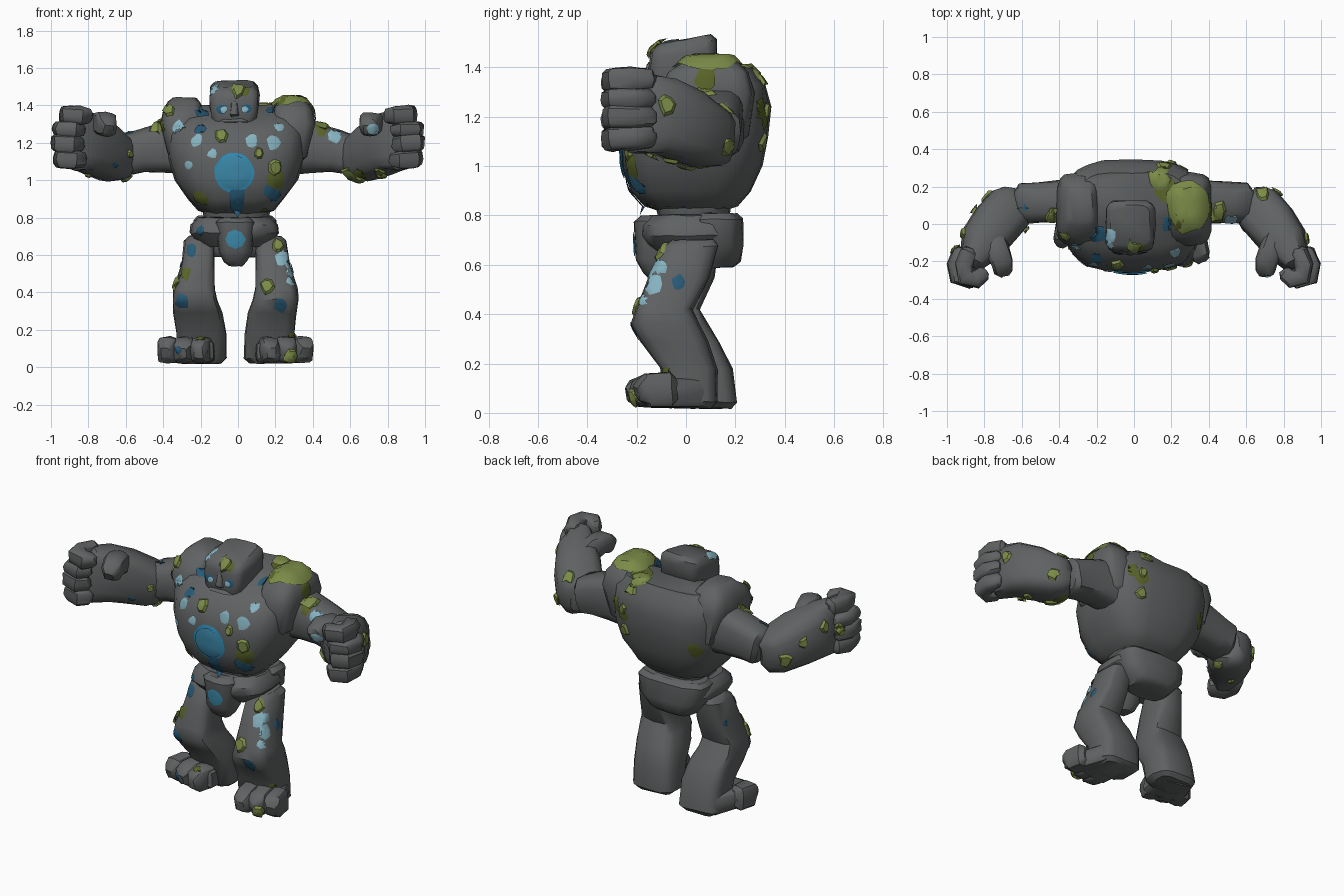
import bpy
import bmesh
import math
import random
from mathutils import Vector
from mathutils.bvhtree import BVHTree

random.seed(4)
if "Cube" in bpy.data.objects:
    bpy.data.objects.remove(bpy.data.objects["Cube"])


def material(name, r, g, b):
    m = bpy.data.materials.new(name)
    m.use_nodes = True
    m.diffuse_color = (r, g, b, 1)
    bsdf = m.node_tree.nodes["Principled BSDF"]
    bsdf.inputs["Base Color"].default_value = (r, g, b, 1)
    bsdf.inputs["Roughness"].default_value = 0.9
    return m


stone = material("dark stone", .115, .121, .123)
moss = material("light moss", .2, .26, .065)
dark_moss = material("dark moss", .1, .125, .022)
pale_blue = material("pale crystal", .24, .45, .53)
deep_blue = material("deep crystal", .02, .1, .18)
gem_blue = material("gem blue", .045, .25, .4)
rim_blue = material("gem rim blue", .03, .27, .48)

X, Y, Z = Vector((1, 0, 0)), Vector((0, 1, 0)), Vector((0, 0, 1))
solid_verts, solid_faces, made = [], [], []


def finish(name, bm, mat):
    mesh = bpy.data.meshes.new(name)
    bm.to_mesh(mesh)
    bm.free()
    mesh.materials.append(mat)
    obj = bpy.data.objects.new(name, mesh)
    bpy.context.collection.objects.link(obj)
    made.append(obj)


def loft(name, rings, up=None, power=3, soft=.025, side=1, shift=0, shear=0, sides=16):
    """Skin rounded-square rings (x, y, z, half width, half depth); level rings unless up is given."""
    pts = [Vector(r[:3]) for r in rings]
    n = len(pts)
    sections = []
    for i, r in enumerate(rings):
        t = Z if up is None else (pts[min(i + 1, n - 1)] - pts[max(i - 1, 0)]).normalized()
        across = X if up is None else t.cross(up).normalized()
        rise = Y if up is None else across.cross(t)
        full = (pts[i], across * r[3], rise * r[4])
        if i in (0, n - 1):
            # Round the ends with a smaller cap ring
            inward = (pts[1] - pts[0] if i == 0 else pts[-2] - pts[-1]).normalized()
            cap = (pts[i], across * (r[3] - soft), rise * (r[4] - soft))
            full = (pts[i] + inward * soft, full[1], full[2])
            sections += [cap, full] if i == 0 else [full, cap]
        else:
            sections.append(full)
    bm = bmesh.new()
    loops = []
    for c, a, b in sections:
        loop = []
        for k in range(sides):
            ang = math.tau * k / sides
            cs, sn = math.cos(ang), math.sin(ang)
            p = c + a * math.copysign(abs(cs) ** (2 / power), cs)
            p += b * math.copysign(abs(sn) ** (2 / power), sn)
            p += Vector([random.uniform(-.004, .004) for _ in range(3)])
            p.z += shear * p.y
            loop.append(bm.verts.new((p.x * side + shift, p.y, p.z)))
        loops.append(loop)
    for lo, hi in zip(loops, loops[1:]):
        for k in range(sides):
            j = (k + 1) % sides
            bm.faces.new((lo[k], lo[j], hi[j], hi[k]))
    bm.faces.new(loops[0][::-1])
    bm.faces.new(loops[-1])
    bmesh.ops.recalc_face_normals(bm, faces=bm.faces)
    bm.verts.index_update()
    base = len(solid_verts)
    solid_verts.extend(v.co.copy() for v in bm.verts)
    solid_faces.extend([base + v.index for v in f.verts] for f in bm.faces)
    finish(name, bm, stone)


# Trunk
loft("torso", [(0, .03, .80, .16, .14), (0, .02, .84, .205, .19), (0, .02, .9, .26, .245),
               (0, .03, 1, .33, .28), (0, .04, 1.12, .365, .295), (0, .06, 1.24, .37, .285),
               (0, .1, 1.33, .355, .225), (0, .17, 1.4, .3, .13)], shift=-.01, power=3.1, sides=24)
loft("waist", [(0, .03, .74, .17, .14), (0, .03, .86, .18, .15)], shift=-.01)
loft("belt", [(0, .02, .645, .215, .175), (0, .015, .72, .24, .2), (0, .015, .8, .235, .19)],
     shift=-.02, sides=20, soft=.04)
loft("hip_back", [(0, .11, .59, .15, .11), (0, .12, .68, .215, .115), (0, .12, .81, .225, .11)], shift=-.015)
loft("loin_plate", [(0, -.11, .54, .06, .06), (0, -.12, .62, .09, .085), (0, -.12, .8, .105, .09)], shift=-.015)

# Head, tipped forward
loft("head", [(0, -.04, 1.27, .1, .1), (0, -.03, 1.35, .12, .12), (0, -.015, 1.39, .132, .14),
              (0, -.01, 1.46, .134, .138), (0, -.005, 1.515, .128, .133)], shift=-.02, power=5, shear=.17)
loft("jaw", [(0, -.08, 1.285, .075, .07), (0, -.08, 1.335, .09, .085)], shift=-.02, power=4)
loft("nose", [(0, -.13, 1.34, .025, .04), (0, -.13, 1.42, .02, .03)], shift=-.02, soft=.01)

# Limbs, mirrored with the right foot set further back
for label, s in (("left", 1), ("right", -1)):
    def limb(part, rings, **kw):
        loft(f"{label}_{part}", rings, side=s, **kw)

    limb("shoulder", [(.27, .08, 1.1, .1, .18), (.3, .08, 1.3, .115, .195), (.295, .09, 1.38, .105, .165),
                      (.285, .1, 1.44, .085, .115)], power=4)
    limb("upper_arm", [(.25, .12, 1.18, .12, .15), (.4, .12, 1.175, .115, .135), (.52, .115, 1.155, .11, .115),
                       (.62, .11, 1.13, .11, .11)], up=Z)
    limb("forearm", [(.6, .135, 1.11, .115, .115), (.67, .075, 1.12, .135, .13), (.745, -.01, 1.165, .135, .15),
                     (.81, -.1, 1.205, .125, .16), (.885, -.23, 1.22, .075, .165)], up=Z, soft=.035)
    for k in range(4):
        z, out, thick = ((1.115, 0, .05), (1.2, .012, .05), (1.275, .005, .042), (1.35, -.03, .05))[k]
        limb(f"finger_{k}", [(.905 + out, -.13, z, .045, thick - .005), (.94 + out, -.22, z, .05, thick),
                             (.93 + out, -.28, z, .053, thick), (.875 + out, -.295, z - .005, .05, thick),
                             (.82 + out, -.25, z - .01, .04, thick - .01)], up=Z, sides=12, soft=.02)
    limb("thumb", [(.77, -.05, 1.22, .07, .08), (.735, -.13, 1.295, .065, .07), (.71, -.2, 1.305, .06, .062),
                   (.695, -.27, 1.27, .052, .052)], up=Z, sides=12)

    back = 0 if s > 0 else .085
    leg = [(.19, .03, .7, .08, .11), (.2, -.03, .55, .09, .125), (.22, -.09, .42, .112, .115),
           (.215, -.085, .36, .122, .135), (.2, -.05, .29, .13, .138), (.183, .01, .18, .135, .115),
           (.183, .02, .02, .135, .11)]
    limb("leg", [(x, y + back * (1 - z / .7), z, a, b) for x, y, z, a, b in leg], shift=-.015, power=3.8)
    limb("foot", [(.2, .08 + back, .085, .11, .065), (.25, -.15 + back, .08, .135, .06)],
         up=Z, shift=-.015, power=5)
    for k in range(3):
        x = .185 + .09 * k
        limb(f"toe_{k}", [(x - .02, -.04 + back, .095, .05, .07), (x, -.16 + back, .09, .053, .07),
                          (x + .01, -.24 + back + .02 * k, .075, .048, .055)],
             up=Z, shift=-.015, sides=12, power=4.5)

# Patches that hug the stone surface
tree = BVHTree.FromPolygons(solid_verts, solid_faces)
AXES = {"front": (X, Z, Y), "rear": (X, Z, -Y), "top": (X, Y, -Z), "below": (X, Y, Z),
        "left": (Y, Z, -X), "right": (Y, Z, X)}


def patch(name, mat, view, spots, lift=.007, edge=.005, rough=.25, sides=9, tall=1.15):
    u, v, d = AXES[view]
    for a, b, size in spots:
        start = u * a + v * b - d * 3
        centre, normal, _, depth = tree.ray_cast(start, d)
        if centre is None:
            continue
        bm = bmesh.new()
        mid = bm.verts.new(centre + normal * lift)
        wob = [1 + random.uniform(-rough, rough) for _ in range(sides)]
        inner = None
        for part in (.35, .7, 1):
            loop = []
            for k in range(sides):
                ang = math.tau * k / sides
                off = (u * math.cos(ang) + v * math.sin(ang) * tall) * size * wob[k] * part
                hit, nor, _, dist = tree.ray_cast(start + off, d)
                if hit is None or abs(dist - depth) > size:
                    # Past a silhouette edge, fold back onto the nearest stone
                    hit, nor, _, _ = tree.find_nearest(centre + off)
                loop.append(bm.verts.new(hit + nor * (edge if part == 1 else lift)))
            for k in range(sides):
                j = (k + 1) % sides
                if inner:
                    bm.faces.new((inner[k], loop[k], loop[j], inner[j]))
                else:
                    bm.faces.new((mid, loop[k], loop[j]))
            inner = loop
        bm.normal_update()
        if sum(f.normal.dot(d) * f.calc_area() for f in bm.faces) > 0:
            bmesh.ops.reverse_faces(bm, faces=bm.faces)
        finish(name, bm, mat)


# Glowing core, belt stone and eyes
patch("core_channel", deep_blue, "front", [(-.01, .91, .048), (-.01, .86, .04)], tall=1.2)
patch("core_rim", rim_blue, "front", [(-.02, 1.04, .106)], rough=.03, sides=20, tall=1)
patch("core_gem", gem_blue, "front", [(-.02, 1.04, .09)], lift=.016, edge=.012, rough=.03, sides=20, tall=1)
patch("belt_gem", gem_blue, "front", [(-.015, .685, .053)], rough=.1, sides=8, tall=1)
patch("eye_socket", deep_blue, "front", [(-.085, 1.38, .03), (.045, 1.38, .03)], rough=.15, tall=.8)
patch("eye", pale_blue, "front", [(-.075, 1.375, .02), (.035, 1.375, .02)], lift=.012, edge=.01, tall=.8)

# Crystal flecks
patch("pale_fleck", pale_blue, "front", [
    (-.32, 1.28, .035), (-.22, 1.21, .03), (.07, 1.21, .033), (.19, 1.2, .038), (-.14, 1.14, .022),
    (.22, 1.28, .028), (.52, 1.23, .035), (.72, 1.27, .03), (.23, .58, .035), (.28, .46, .022),
    (-.13, 1.48, .028), (-.26, 1.08, .02)])
patch("pale_fleck", pale_blue, "top", [(-.125, -.07, .03)], tall=1.4)
patch("pale_fleck", pale_blue, "left", [(-.13, .52, .03), (-.1, .59, .02)], tall=1.5)
patch("deep_fleck", deep_blue, "front", [
    (-.59, 1.25, .028), (-.3, .35, .035), (.23, .33, .035), (-.25, .62, .03), (-.2, .73, .022),
    (.17, .94, .035), (-.32, .09, .02), (-.66, 1.08, .015), (-.2, 1.27, .03)])
patch("deep_fleck", deep_blue, "top", [(-.19, -.05, .04), (.18, 0, .035)])
patch("deep_fleck", deep_blue, "left", [(-.03, .53, .025), (-.19, .92, .03)])
patch("deep_fleck", deep_blue, "right", [(.05, .55, .018)])

# Moss stains and clumps
clump = dict(lift=.016, edge=.003, sides=7)
patch("dark_moss", dark_moss, "front", [
    (-.2, .9, .04), (.2, 1, .045), (.14, .84, .022), (-.28, .5, .032), (.29, .16, .022), (-.2, .15, .028),
    (-.4, 1.29, .028), (.45, 1.28, .04), (.03, 1.48, .03), (.66, 1.03, .035)])
patch("dark_moss", dark_moss, "top", [(.17, .19, .06), (.24, .02, .05), (-.96, -.13, .028)])
patch("dark_moss", dark_moss, "rear", [(-.26, 1.08, .04), (.2, 1.2, .045)])
patch("dark_moss", dark_moss, "left", [(.08, 1.36, .042), (.3, 1.23, .035)])
patch("dark_moss", dark_moss, "below", [(.62, .06, .045)])
patch("shoulder_moss", moss, "top", [(.285, .1, .115)], lift=.014, edge=.01, rough=.15, sides=14, tall=1.2)
patch("moss_clump", moss, "front", [
    (0, 1.49, .042), (-.09, 1.24, .04), (.11, 1.14, .028), (.2, 1.07, .04), (-.37, 1.38, .032),
    (-.33, .45, .042), (.155, .43, .035), (.28, .06, .038), (.21, .645, .035), (.6, 1.03, .045),
    (.76, 1.05, .035), (-.58, 1.14, .02), (-.43, 1.3, .032)], **clump)
patch("moss_clump", moss, "top", [
    (.14, .24, .06), (.44, .07, .05), (.16, .31, .035), (.69, .16, .04), (-.44, .04, .035)], **clump)
patch("moss_clump", moss, "below", [(.64, 0, .04), (.77, -.06, .03), (-.6, .06, .028), (-.8, -.06, .022)], **clump)
patch("moss_clump", moss, "rear", [(.2, 1.23, .03), (.2, 1.09, .035), (-.85, 1.2, .028), (-.95, 1.24, .03)], **clump)
patch("moss_clump", moss, "left", [(.17, 1.08, .035), (-.08, 1.25, .035)], **clump)
patch("moss_clump", moss, "right", [(.15, 1.1, .035), (-.05, 1.27, .03)], **clump)

# Soft shading on the worn stone
bpy.ops.object.select_all(action="DESELECT")
for obj in made:
    obj.select_set(True)
bpy.context.view_layer.objects.active = made[0]
bpy.ops.object.shade_smooth_by_angle(angle=math.radians(40))
